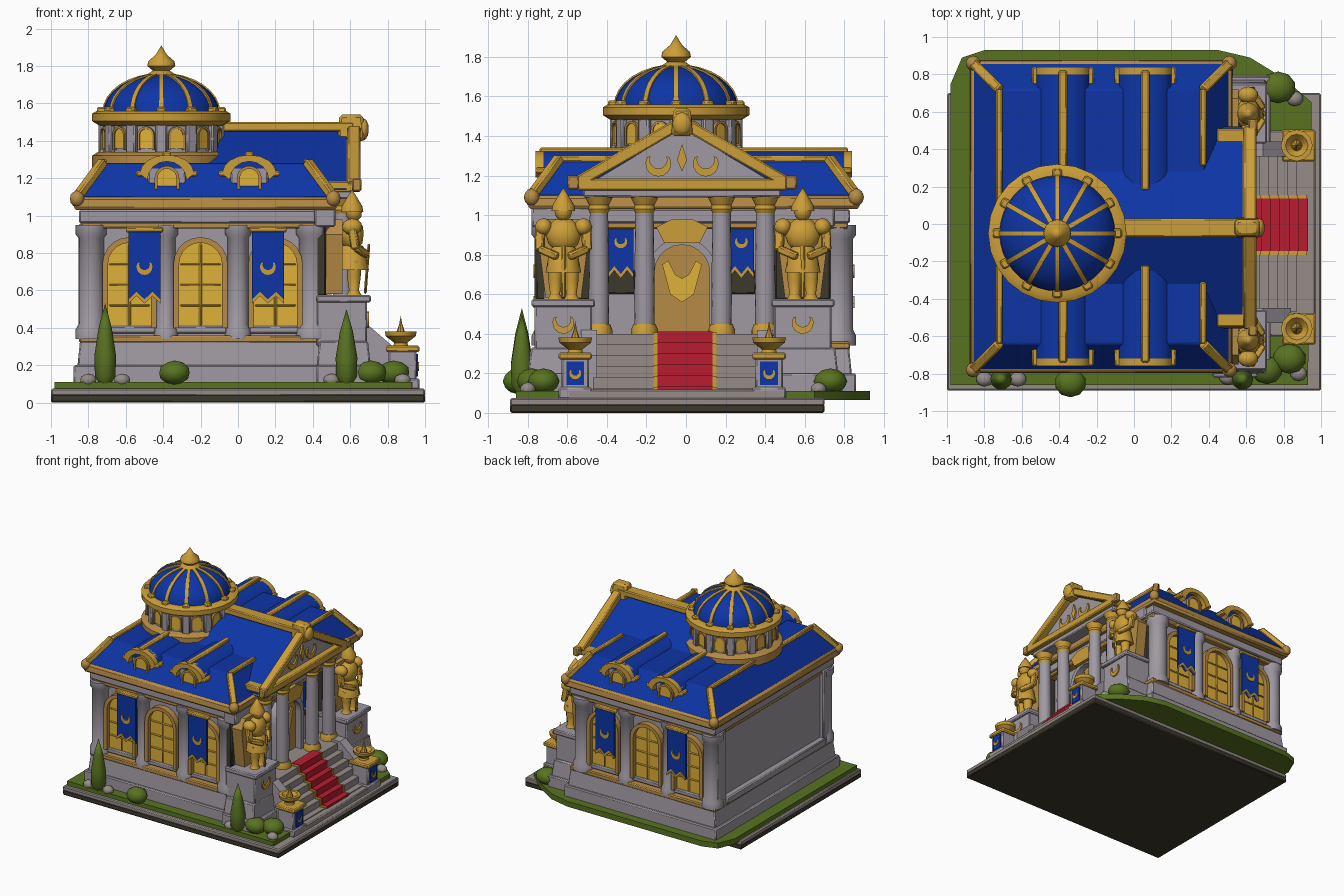
import bpy, bmesh, math
from mathutils import Vector, Matrix

if "Cube" in bpy.data.objects:
    bpy.data.objects.remove(bpy.data.objects["Cube"])


def material(name, *rgb):
    m = bpy.data.materials.new(name)
    m.use_nodes = True
    m.diffuse_color = (*rgb, 1)
    for n in m.node_tree.nodes:
        if n.type == 'BSDF_PRINCIPLED':
            n.inputs["Base Color"].default_value = (*rgb, 1)
    return m


STONE = material("lilac stone", .35, .32, .36)
PALE = material("warm step stone", .30, .265, .25)
DARK = material("dark earth", .045, .04, .025)
BLUE = material("royal blue", .004, .035, .38)
GOLD = material("gold", .60, .34, .04)
TAN = material("aged gold", .47, .26, .06)
GLOW = material("window yellow", .74, .44, .04)
GREEN = material("leaf green", .10, .17, .015)
RED = material("carpet red", .48, .012, .03)

YC, PY = .04, -.02     # centre lines of the hall and of the portico


def finish(name, bm, mat, bevel=0):
    bmesh.ops.recalc_face_normals(bm, faces=bm.faces)
    me = bpy.data.meshes.new(name)
    bm.to_mesh(me)
    bm.free()
    me.materials.append(mat)
    me.shade_smooth()
    me.set_sharp_from_angle(angle=.65)
    ob = bpy.data.objects.new(name, me)
    bpy.context.scene.collection.objects.link(ob)
    if bevel:
        b = ob.modifiers.new("Bevel", 'BEVEL')
        b.width, b.segments = bevel, 1
    return ob


def box(name, x0, x1, y0, y1, z0, z1, mat, inset=0, bevel=.008):
    bm = bmesh.new()
    bmesh.ops.create_cube(bm, size=1)
    for v in bm.verts:
        i = inset if v.co.z > 0 else 0
        v.co = (x1 - i if v.co.x > 0 else x0 + i,
                y1 - i if v.co.y > 0 else y0 + i,
                z1 if v.co.z > 0 else z0)
    return finish(name, bm, mat, bevel)


def prism(name, pts, axis, a, b, mat):
    put = {'x': lambda u, v, d: (d, u, v), 'y': lambda u, v, d: (u, d, v),
           'z': lambda u, v, d: (u, v, d)}[axis]
    bm = bmesh.new()
    lo = [bm.verts.new(put(u, v, a)) for u, v in pts]
    hi = [bm.verts.new(put(u, v, b)) for u, v in pts]
    bm.faces.new(lo)
    bm.faces.new(hi)
    for i in range(len(pts)):
        j = (i + 1) % len(pts)
        bm.faces.new((lo[i], lo[j], hi[j], hi[i]))
    return finish(name, bm, mat)


def lathe(name, x, y, profile, mat, n=16):
    bm = bmesh.new()
    rings = [[bm.verts.new((x + r * math.cos(k * math.tau / n), y + r * math.sin(k * math.tau / n), z))
              for k in range(n)] for r, z in profile]
    for p, q in zip(rings, rings[1:]):
        for k in range(n):
            bm.faces.new((p[k], p[(k + 1) % n], q[(k + 1) % n], q[k]))
    bm.faces.new(rings[0])
    bm.faces.new(rings[-1])
    bmesh.ops.remove_doubles(bm, verts=bm.verts, dist=.0005)
    return finish(name, bm, mat)


def bar(name, p, q, w, h, mat):
    p, q = Vector(p), Vector(q)
    bm = bmesh.new()
    bmesh.ops.create_cube(bm, size=1)
    bm.transform(Matrix.Translation((p + q) / 2) @ (q - p).to_track_quat('X', 'Z').to_matrix().to_4x4()
                 @ Matrix.Diagonal(((q - p).length, w, h, 1)))
    return finish(name, bm, mat, .008)


def blob(name, x, y, z, sx, sy, sz, mat):
    bm = bmesh.new()
    bmesh.ops.create_icosphere(bm, subdivisions=2, radius=1)
    bm.transform(Matrix.Translation((x, y, z)) @ Matrix.Diagonal((sx, sy, sz, 1)))
    return finish(name, bm, mat)


def arch(c, hw, z0, spring, n=10):
    arc = [(c + hw * math.cos(math.pi * k / n), spring + hw * math.sin(math.pi * k / n)) for k in range(n + 1)]
    return [(c + hw, z0)] + arc + [(c - hw, z0)]


def arch_frame(c, hw, t, z0, spring):
    return arch(c, hw + t, z0, spring) + arch(c, hw, z0, spring)[::-1]


def crescent(c, z, r, n=10):
    out = [math.radians(150 + 240 * k / n) for k in range(n + 1)]
    inn = [math.radians(385 - 230 * k / n) for k in range(n + 1)]
    return ([(c + r * math.cos(a), z + r * math.sin(a)) for a in out] +
            [(c + .68 * r * math.cos(a), z + .3 * r + .68 * r * math.sin(a)) for a in inn])


def banner(name, c, hw, z0, z1, axis, d, s):
    # cloth with a notched hem, a gold border and a crescent
    hem = [(c - hw, z0), (c - hw * .5, z0 + .04), (c, z0), (c + hw * .5, z0 + .04), (c + hw, z0)]
    prism(name, [(c - hw, z1)] + hem + [(c + hw, z1)], axis, d, d + s * .02, BLUE)
    prism(name + "_hem", hem + [(u, v + .022) for u, v in hem[::-1]], axis, d + s * .015, d + s * .026, GOLD)
    prism(name + "_crescent", crescent(c, (z0 + z1) / 2, hw * .5), axis, d + s * .015, d + s * .026, GOLD)


# ground
box("base_underside", -1, 1, -.89, .7, 0, .045, DARK)
box("base_slab", -1, 1, -.89, .7, .035, .075, PALE)
prism("lawn", [(-.98, -.86), (.93, -.86), (.95, .65), (.8, .78), (.62, .89), (.45, .93), (-.8, .93),
               (-.92, .89), (-.98, .75)], 'z', .065, .11, GREEN)
box("forecourt", .66, .97, -.6, .5, .06, .118, PALE)

# hall body
box("plinth", -.88, .53, YC - .82, YC + .82, .1, .2, STONE)
box("plinth_upper", -.86, .51, YC - .80, YC + .80, .18, .33, STONE, .015)
box("plinth_trim", -.85, .50, YC - .79, YC + .79, .32, .36, TAN)
box("hall_wall", -.82, .42, YC - .73, YC + .73, .3, 1.05, STONE)
box("frieze", -.85, .5, YC - .79, YC + .79, .96, 1.03, STONE)
box("frieze_trim", -.84, .49, YC - .78, YC + .78, .93, .965, TAN)
box("eave", -.88, .53, YC - .84, YC + .84, 1.03, 1.1, TAN, .01, .015)
box("hip_roof", -.86, .51, YC - .82, YC + .82, 1.095, 1.28, BLUE, .14)
box("rear_wall_sill", -.87, -.8, YC - .65, YC + .65, .34, .4, STONE)

# hip bars and top edges of the roof
for s in (-1, 1):
    for x, d in ((-.86, 1), (.51, -1)):
        bar("hip_bar", (x, YC + s * .82, 1.1), (x + d * .14, YC + s * .68, 1.29), .05, .045, GOLD)
        end = .31 if d < 0 else .06
        bar("roof_edge_bar", (x + d * .14, YC + s * .68, 1.285), (x + d * .14, s * end, 1.285), .035, .035, GOLD)
        blob("eave_corner", x, YC + s * .82, 1.09, .04, .04, .045, TAN)

# long walls: pilasters, windows, banners, dormers
for s in (-1, 1):
    side = YC + s * .73
    for x, r in ((-.785, .068), (-.385, .05), (.0, .055), (.4, .075)):
        lathe("pilaster", x, side, [(r + .015, .34), (r + .015, .39), (r, .42), (r, .88),
                                    (r + .015, .9), (r + .015, .95)], STONE)
    for x in (-.58, -.2, .2):
        prism("window", arch(x, .115, .41, .74), 'y', side, side + s * .015, GLOW)
        prism("window_frame", arch_frame(x, .115, .03, .4, .74), 'y', side, side + s * .05, TAN)
        bar("window_mullion", (x, side + s * .018, .41), (x, side + s * .018, .85), .012, .015, GOLD)
        for z in (.52, .63, .74):
            bar("window_crossbar", (x - .11, side + s * .018, z), (x + .11, side + s * .018, z), .015, .01, GOLD)
        box("window_sill", x - .14, x + .14, side - .03, side + .03, .37, .41, STONE)
    for x in (-.5, .16):
        banner("wall_banner", x, .085, .53, .92, 'y', YC + s * .785, s)
        bar("banner_rod", (x - .1, YC + s * .79, .925), (x + .1, YC + s * .79, .925), .04, .03, GOLD)
    for x in (-.38, .06):
        front = YC + s * .76
        box("dormer_body", x - .1, x + .1, min(front, YC + s * .4), max(front, YC + s * .4), 1.1, 1.26, STONE)
        top = [(x + .145 * math.cos(math.pi * k / 8), 1.225 + .1 * math.sin(math.pi * k / 8)) for k in range(9)]
        prism("dormer_roof", top, 'y', front, PY + s * .2, BLUE)
        low = [(x + (u - x) * .72, v - .035) for u, v in top]
        prism("dormer_arch", top + low[::-1], 'y', front - s * .03, front + s * .04, GOLD)
        prism("dormer_window", arch(x, .05, 1.14, 1.2), 'y', front, front + s * .012, GLOW)
        prism("dormer_window_frame", arch_frame(x, .05, .016, 1.13, 1.2), 'y', front, front + s * .025, TAN)
        bar("dormer_ridge", (x, front + s * .02, 1.327), (x, PY + s * .2, 1.327), .045, .03, GOLD)
        for e in (-1, 1):
            bar("dormer_scroll", (x + e * .14, front - s * .06, 1.225), (x + e * .14, front + s * .04, 1.225), .05, .03, GOLD)

# rear corner posts
for s in (-1, 1):
    box("rear_post", -.85, -.78, YC + s * .7 - .06, YC + s * .7 + .06, .34, .96, STONE)

# portico roof and pediment
prism("portico_roof", [(PY - .54, 1.14), (PY, 1.455), (PY + .54, 1.14)], 'x', -.3, .58, BLUE)
prism("tympanum", [(PY - .5, 1.14), (PY, 1.44), (PY + .5, 1.14)], 'x', .57, .6, STONE)
box("architrave", .46, .62, PY - .5, PY + .5, 1.09, 1.135, STONE)
box("pediment_base", .44, .655, PY - .53, PY + .53, 1.125, 1.185, GOLD)
bar("ridge_bar", (-.1, PY, 1.475), (.62, PY, 1.475), .1, .05, GOLD)
box("peak_block", .53, .68, PY - .055, PY + .055, 1.40, 1.54, GOLD, .012, .015)
blob("peak_boss", .67, PY, 1.46, .03, .05, .06, GOLD)
prism("pediment_jewel", [(PY - .025, 1.28), (PY, 1.22), (PY + .025, 1.28), (PY, 1.36)], 'x', .59, .615, GOLD)
for s in (-1, 1):
    bar("raking_cornice", (.62, PY + s * .53, 1.165), (.62, PY, 1.47), .07, .06, GOLD)
    bar("rake_end", (.61, PY + s * .55, 1.165), (.66, PY + s * .55, 1.165), .06, .07, TAN)
    prism("pediment_laurel", crescent(PY + s * .12, 1.26, .065), 'x', .59, .612, GOLD)

# portico columns and banners
box("portico_floor", .4, .65, PY - .5, PY + .5, .1, .4, PALE)
for y in (-.44, -.21, .18, .4):
    lathe("column_base", .56, y, [(.068, .39), (.068, .42), (.056, .45)], GOLD)
    lathe("column", .56, y, [(.05, .44), (.052, .6), (.046, 1.04)], STONE)
    lathe("column_capital", .56, y, [(.046, 1.01), (.055, 1.03), (.05, 1.05), (.072, 1.095)], GOLD)
for y in (-.33, .28):
    box("portico_recess", .41, .43, y - .075, y + .075, .6, .72, DARK)
    banner("portico_banner", y, .065, .68, 1.05, 'x', .45, 1)

# door
prism("door", arch(PY, .14, .4, .71), 'x', .41, .45, TAN)
prism("door_frame", arch_frame(PY, .14, .035, .4, .71), 'x', .41, .5, STONE)
prism("door_fan", [(PY - .09, .86), (PY + .09, .86), (PY + .13, .94), (PY + .05, .98), (PY - .05, .98),
                   (PY - .13, .94)], 'x', .42, .53, GOLD)
for s in (-1, 1):
    prism("door_wing", [(PY, .56), (PY + s * .06, .6), (PY + s * .1, .75), (PY + s * .07, .77),
                        (PY + s * .035, .7), (PY, .68)], 'x', .445, .459, GLOW)

# stairs and carpet share one stepped profile


def stepped(o):
    pts = [(.6, .07), (.6, .4 + o)]
    for i in range(6):
        x = .67 + .05 * i + o
        pts += [(x, .4 - .055 * i + o), (x, .4 - .055 * (i + 1) + o)]
    return pts + [(.92 + o, .07)]


prism("stairs", stepped(0), 'y', -.47, .42, PALE)
prism("carpet_border", stepped(.006), 'y', -.165, .155, GOLD)
prism("carpet", stepped(.011), 'y', -.145, .135, RED)
for y in (-.49, .4):
    prism("stair_cheek", [(.6, .07), (.6, .42), (.69, .42), (.84, .29), (.84, .07)], 'y', y - .04, y + .04, STONE)

# guardian statues on pedestals
for y in (-.62, .59):
    box("pedestal_foot", .42, .73, y - .2, y + .2, .09, .2, STONE)
    box("pedestal_step", .42, .71, y - .18, y + .18, .19, .33, STONE, .015)
    box("pedestal", .42, .69, y - .145, y + .145, .3, .55, STONE)
    box("pedestal_cap", .42, .71, y - .16, y + .16, .535, .575, STONE)
    prism("pedestal_crescent", crescent(y, .455, .055), 'x', .68, .7, GOLD)
    box("statue_niche", .41, .47, y - .14, y + .14, .57, .97, DARK)
    box("niche_lintel", .41, .52, y - .16, y + .16, .94, 1.04, STONE)
    prism("cape", [(y - .09, .58), (y + .09, .58), (y + .13, .9), (y + .08, .98), (y - .08, .98),
                   (y - .13, .9)], 'x', .47, .56, TAN)
    for s in (-1, 1):
        lathe("statue_leg", .62, y + s * .042, [(.04, .575), (.026, .6), (.036, .67), (.04, .76)], GOLD, 10)
        blob("statue_shoulder", .61, y + s * .1, .94, .055, .045, .045, GOLD)
        bar("statue_upper_arm", (.61, y + s * .115, .94), (.63, y + s * .12, .82), .045, .045, GOLD)
        bar("statue_forearm", (.63, y + s * .12, .83), (.69, y + s * .03, .79), .038, .038, GOLD)
    lathe("statue_skirt", .61, y, [(.09, .71), (.07, .82), (.055, .84)], GOLD, 12)
    blob("statue_chest", .61, y, .90, .065, .09, .09, GOLD)
    blob("statue_head", .62, y, 1.02, .045, .045, .055, GOLD)
    lathe("statue_helmet", .61, y, [(.06, 1.02), (.055, 1.05), (.025, 1.1), (0, 1.14)], GOLD, 12)
    bar("statue_sword", (.7, y, .85), (.68, y, .58), .025, .015, GOLD)

# braziers
for y in (-.56, .42):
    box("brazier_foot", .79, .97, y - .085, y + .085, .07, .13, STONE)
    box("brazier_post", .805, .955, y - .07, y + .07, .12, .28, STONE)
    box("brazier_cap", .79, .97, y - .085, y + .085, .27, .305, GOLD)
    prism("brazier_panel", [(y - .045, .14), (y + .045, .14), (y + .045, .26), (y - .045, .26)], 'x', .95, .962, BLUE)
    prism("brazier_emblem", crescent(y, .2, .03), 'x', .958, .968, GOLD)
    lathe("brazier_bowl", .87, y, [(.04, .3), (.035, .32), (.08, .355), (.085, .38), (.06, .38), (.03, .345)], GOLD, 12)
    lathe("brazier_flame", .87, y, [(.03, .34), (.022, .38), (.008, .42), (0, .465)], GOLD, 8)

# domed tower
DX, DY = -.41, -.05
lathe("drum_base", DX, DY, [(.37, 1.25), (.37, 1.32), (.34, 1.34)], TAN, 24)
lathe("drum", DX, DY, [(.31, 1.3), (.31, 1.51)], STONE, 24)
lathe("drum_cornice", DX, DY, [(.33, 1.48), (.37, 1.505), (.37, 1.545), (.345, 1.56), (.3, 1.56)], GOLD, 24)
lathe("dome", DX, DY, [(.31 * math.cos(a * math.pi / 16), 1.55 + .205 * math.sin(a * math.pi / 16))
                       for a in range(9)], BLUE, 36)
lathe("finial", DX, DY, [(.07, 1.73), (.075, 1.755), (.045, 1.775), (.075, 1.80), (.07, 1.825),
                         (.03, 1.86), (0, 1.91)], GOLD, 12)
rib = [(.315 * math.cos(a * math.pi / 16), 1.553 + .21 * math.sin(a * math.pi / 16)) for a in range(8)]
inner = [(r - .02, z - .025) for r, z in rib]
for k in range(12):
    turn = k * math.tau / 12
    parts = [prism("dome_rib", rib + inner[::-1], 'y', -.013, .013, GOLD),
             box("rib_foot", .295, .345, -.025, .025, 1.55, 1.58, GOLD)]
    for p in parts:
        p.rotation_euler.z, p.location = turn, (DX, DY, 0)
    half = turn + math.pi / 12
    parts = [box("drum_pilaster", .3, .335, -.03, .03, 1.33, 1.49, STONE),
             prism("drum_window", arch(0, .034, 1.36, 1.43, 6), 'x', .29, .317, GLOW),
             prism("drum_window_frame", arch_frame(0, .034, .012, 1.35, 1.43), 'x', .29, .324, TAN)]
    for p, a in zip(parts, (turn, half, half)):
        p.rotation_euler.z, p.location = a, (DX, DY, 0)

# garden
for x, y, h in ((-.71, -.83, .43), (.58, -.83, .4)):
    lathe("cypress", x, y, [(.03, .1), (.055, .14), (.058, .1 + h * .35), (.035, .1 + h * .7), (0, .1 + h)], GREEN, 10)
for x, y, r in ((-.34, -.85, .085), (.71, -.78, .085), (.83, -.72, .09), (.77, .73, .095), (.66, .72, .06)):
    blob("bush", x, y, .16, r, r * .9, .065, GREEN)
for x, y in ((-.8, -.83), (-.62, -.83), (.86, .67), (.5, -.82), (.88, -.8)):
    blob("rock", x, y, .12, .045, .04, .035, PALE)
